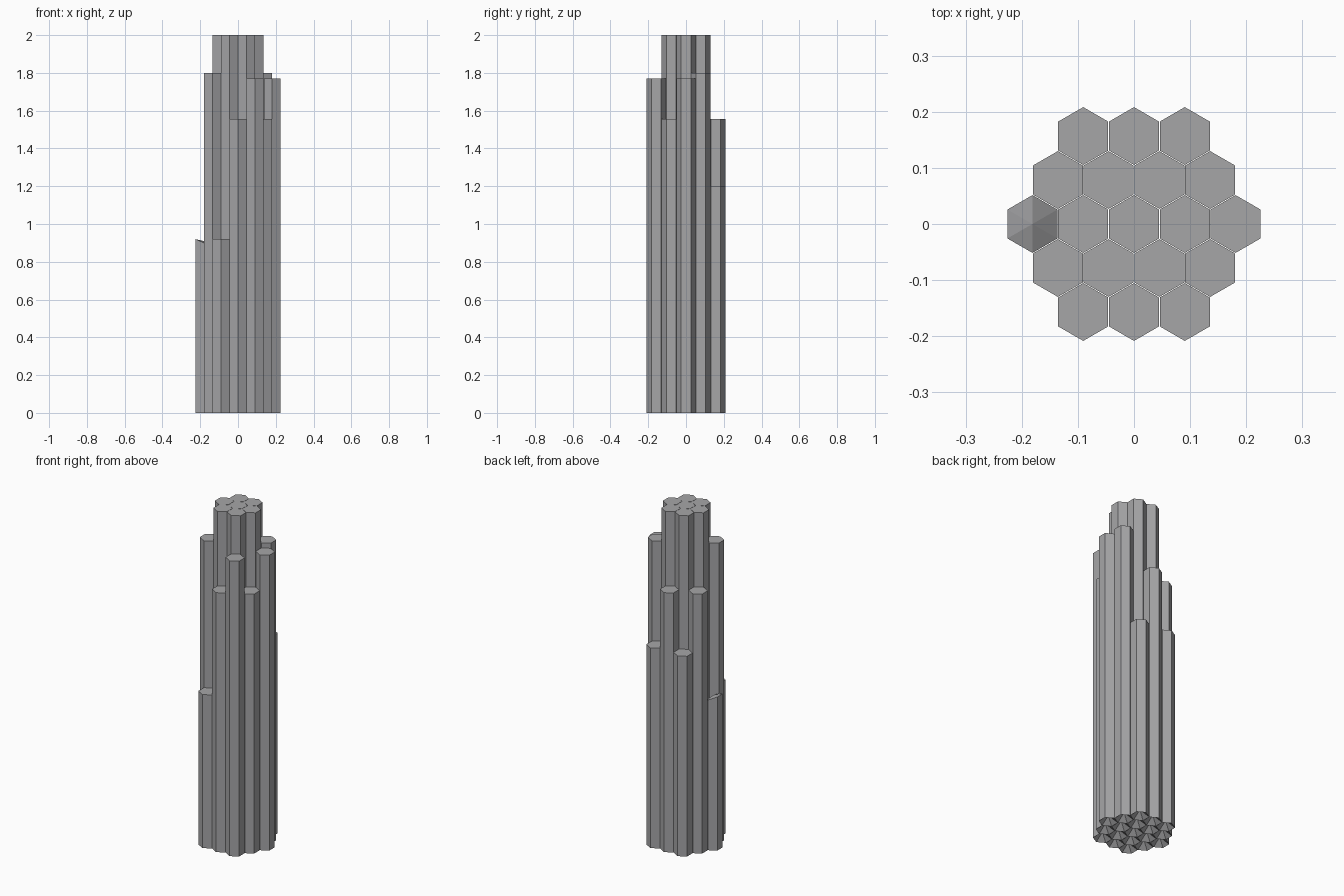
import bpy, bmesh
from math import sin, cos, pi

cube = bpy.data.objects.get("Cube")
if cube:
    bpy.data.objects.remove(cube, do_unlink=True)

grey = bpy.data.materials.new("stone_grey")
grey.use_nodes = True
colour = (0.38, 0.38, 0.39, 1)
grey.diffuse_color = colour
grey.node_tree.nodes["Principled BSDF"].inputs["Base Color"].default_value = colour

RADIUS = 0.0515
STEP_X, STEP_Y = 0.0905, 0.0784
PIT = 0.04            # depth of the hollow underneath each column

# Heights from left to right, front row first
ROWS = [
    [0.92, 1.555, 1.77],
    [1.8, 2, 2, 1.555],
    [0.92, 2, 2, 2, 1.77],
    [1.555, 2, 2, 1.8],
    [1.2, 1.555, 1.2],
]


def column(name, x, y, height, broken=False):
    bm = bmesh.new()
    ring = [(RADIUS * cos(pi / 6 + i * pi / 3), RADIUS * sin(pi / 6 + i * pi / 3))
            for i in range(6)]

    def top_z(px):
        # A broken top drops towards the middle of the cluster
        if not broken:
            return height
        return height - 0.02 - (0.03 if px > 0.01 else -0.02 if px < -0.01 else 0)

    low = [bm.verts.new((px, py, 0)) for px, py in ring]
    high = [bm.verts.new((px, py, top_z(px))) for px, py in ring]
    base = bm.verts.new((0, 0, PIT))
    peak = bm.verts.new((0, 0, height - 0.01)) if broken else None
    for i in range(6):
        j = (i + 1) % 6
        bm.faces.new((low[i], low[j], high[j], high[i]))
        bm.faces.new((low[j], low[i], base))
        if broken:
            bm.faces.new((high[i], high[j], peak))
    if not broken:
        bm.faces.new(high)
    mesh = bpy.data.meshes.new(name)
    bm.to_mesh(mesh)
    bm.free()
    mesh.materials.append(grey)
    obj = bpy.data.objects.new(name, mesh)
    obj.location = (x, y, 0)
    bpy.context.collection.objects.link(obj)


# Honeycomb cluster of columns
for r, heights in enumerate(ROWS):
    for c, height in enumerate(heights):
        x = (c - (len(heights) - 1) / 2) * STEP_X
        column(f"column_row{r + 1}_{c + 1}", x, (r - 2) * STEP_Y, height,
               broken=(r == 2 and c == 0))
